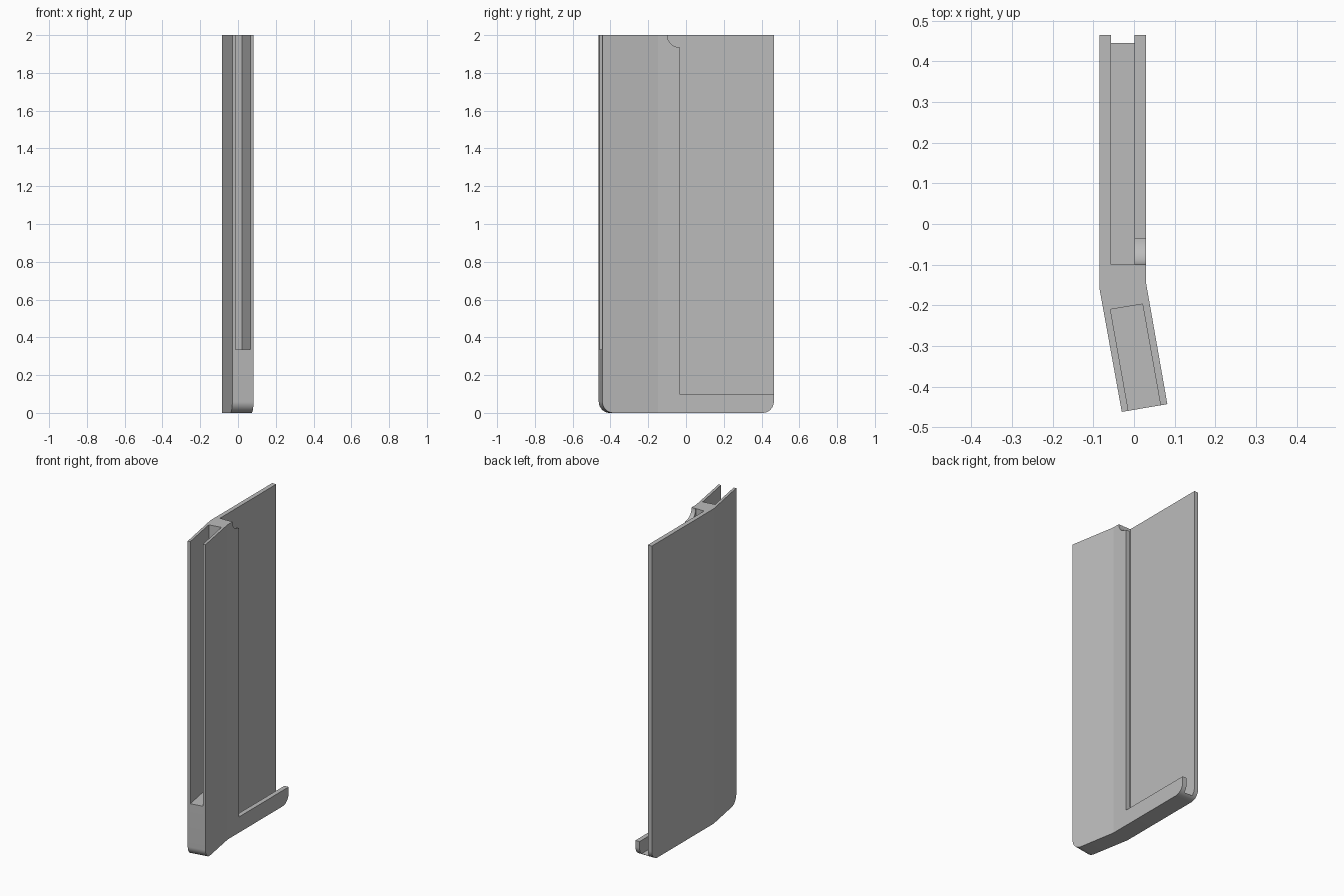
import bpy, bmesh, math
from mathutils import Matrix

if "Cube" in bpy.data.objects:
    bpy.data.objects.remove(bpy.data.objects["Cube"])

grey = bpy.data.materials.new("plain grey")
grey.use_nodes = True
GREY = (0.5, 0.5, 0.5, 1)
grey.diffuse_color = GREY
grey.node_tree.nodes["Principled BSDF"].inputs["Base Color"].default_value = GREY


def finish(bm, name):
    bmesh.ops.recalc_face_normals(bm, faces=bm.faces)
    mesh = bpy.data.meshes.new(name)
    bm.to_mesh(mesh)
    bm.free()
    mesh.materials.append(grey)
    ob = bpy.data.objects.new(name, mesh)
    bpy.context.collection.objects.link(ob)
    return ob


def prism(outline, z0, z1):
    bm = bmesh.new()
    base = bm.faces.new([bm.verts.new((x, y, z0)) for x, y in outline])
    top = bmesh.ops.extrude_face_region(bm, geom=[base])["geom"]
    for v in top:
        if isinstance(v, bmesh.types.BMVert):
            v.co.z = z1
    return bm


def block(x0, x1, y0, y1, z0, z1):
    return prism([(x0, y0), (x1, y0), (x1, y1), (x0, y1)], z0, z1)


# Bent body with rounded lower ends
bm = prism([(-0.03, -0.462), (0.082, -0.443), (0.03, -0.147), (0.03, 0.465),
            (-0.085, 0.465), (-0.085, -0.158)], 0, 2)
ends = []
for e in bm.edges:
    mid = (e.verts[0].co + e.verts[1].co) / 2
    across = abs(e.verts[0].co.y - e.verts[1].co.y) < 0.05
    if across and mid.z < 0.01 and abs(mid.y) > 0.4:
        ends.append(e)
bmesh.ops.bevel(bm, geom=ends, offset=0.06, segments=14, profile=0.5, affect='EDGES')
body = finish(bm, "bent_slotted_body")

# Rear channel, side opening and angled front pocket
cutters = [
    finish(block(-0.057, 0.001, -0.1, 0.6, 0.015, 2.2), "channel_cutter"),
    finish(block(-0.03, 0.2, -0.035, 0.6, 0.1, 2.2), "side_opening_cutter"),
    finish(prism([(-0.058, -0.21), (0.021, -0.197), (0.083, -0.546),
                  (0.004, -0.559)], 0.335, 2.2), "pocket_cutter"),
]

# Quarter-round notch at the top of the side wall
bm = bmesh.new()
bmesh.ops.create_cone(bm, cap_ends=True, segments=64, radius1=0.064, radius2=0.064, depth=0.2,
                      matrix=Matrix.Translation((0.08, -0.035, 2)) @ Matrix.Rotation(math.pi / 2, 4, 'Y'))
cutters.append(finish(bm, "notch_cutter"))

bpy.context.view_layer.objects.active = body
for c in cutters:
    c.hide_render = True
    mod = body.modifiers.new(c.name, 'BOOLEAN')
    mod.operation = 'DIFFERENCE'
    mod.solver = 'EXACT'
    mod.object = c
    bpy.ops.object.modifier_apply(modifier=mod.name)
    bpy.data.objects.remove(c)

bpy.ops.object.select_all(action='DESELECT')
body.select_set(True)
bpy.ops.object.shade_smooth_by_angle(angle=math.radians(9))
